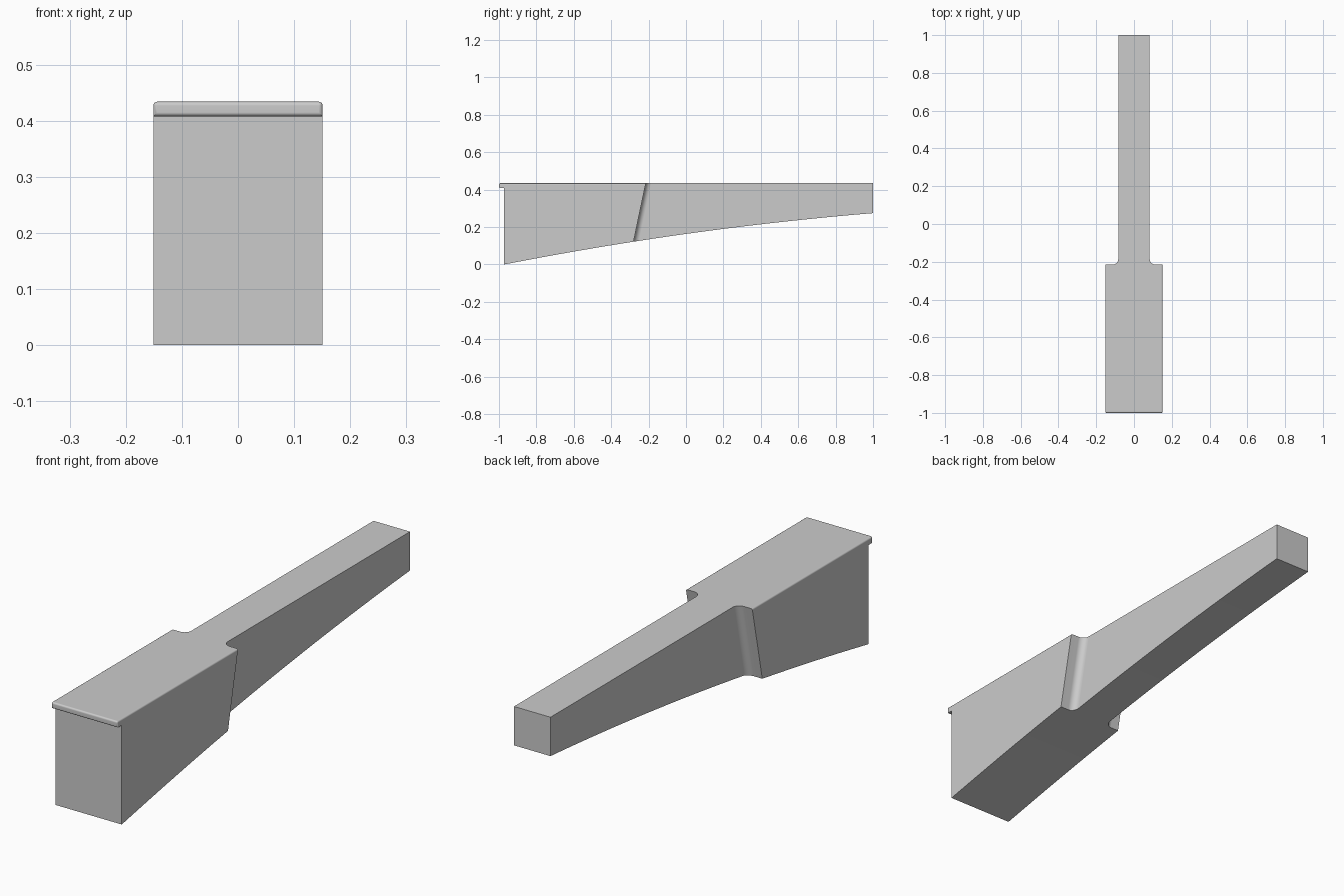
import bpy, bmesh, math

if "Cube" in bpy.data.objects:
    bpy.data.objects.remove(bpy.data.objects["Cube"])

HALF, TAIL, TOP = 0.151, 0.083, 0.434      # head half width, tail half width, top height
FRONT, LIP_Z = -0.972, 0.408               # front wall under the lip


def prism(bm, outline, shift):
    """Extrude a closed outline of 3D points along a vector."""
    face = bm.faces.new([bm.verts.new(p) for p in outline])
    new = bmesh.ops.extrude_face_region(bm, geom=[face])["geom"]
    bmesh.ops.translate(bm, vec=shift, verts=[v for v in new if isinstance(v, bmesh.types.BMVert)])


def finish(name, bm):
    bmesh.ops.recalc_face_normals(bm, faces=bm.faces)
    me = bpy.data.meshes.new(name)
    bm.to_mesh(me)
    bm.free()
    ob = bpy.data.objects.new(name, me)
    bpy.context.collection.objects.link(ob)
    return ob


# Key body: side profile with front lip and bowed underside
def under(y):
    return 0.163 + 0.14 * y - 0.029 * y * y


N = 20
profile = [(-1, TOP), (-1, LIP_Z), (FRONT, LIP_Z), (FRONT, 0)]
for i in range(1, N + 1):
    y = FRONT + (1 - FRONT) * i / N
    profile.append((y, under(y)))
profile.append((1, TOP))
bm = bmesh.new()
prism(bm, [(-HALF, y, z) for y, z in profile], (2 * HALF, 0, 0))

# Round the lip's front face and the long top edges
soft = []
for e in bm.edges:
    a, b = (v.co for v in e.verts)
    on_front = a.y < -0.999 and b.y < -0.999
    long_top = min(a.z, b.z) > TOP - 0.001 and abs(a.y - b.y) > 1
    if on_front or long_top:
        soft.append(e)
bmesh.ops.bevel(bm, geom=soft, offset=0.007, segments=4, profile=0.5, affect='EDGES')
key = finish("piano_key", bm)

# Cutter: leaning notch with a filleted inner corner, one on each side
R, WALL, LEAN, Z0, Z1 = 0.03, -0.215, 0.21, -0.1, 0.6
plan = [(0.3, WALL)]
for i in range(9):
    t = math.pi / 2 * i / 8
    plan.append((TAIL + R - R * math.sin(t), WALL + R - R * math.cos(t)))
plan += [(TAIL, 1.4), (0.3, 1.4)]
bm = bmesh.new()
for s in (-1, 1):
    prism(bm, [(s * x, y + LEAN * (Z0 - TOP), Z0) for x, y in plan],
          (0, LEAN * (Z1 - Z0), Z1 - Z0))
cutter = finish("notch_cutter", bm)
cutter.hide_render = True

# Cut the notches, then shade
mod = key.modifiers.new("notches", 'BOOLEAN')
mod.object, mod.operation, mod.solver = cutter, 'DIFFERENCE', 'EXACT'
bpy.context.view_layer.objects.active = key
key.select_set(True)
bpy.ops.object.modifier_apply(modifier=mod.name)
bpy.data.objects.remove(cutter)
bpy.ops.object.shade_smooth_by_angle(angle=math.radians(30))
key.modifiers.new("flat_faces", 'WEIGHTED_NORMAL').keep_sharp = True
